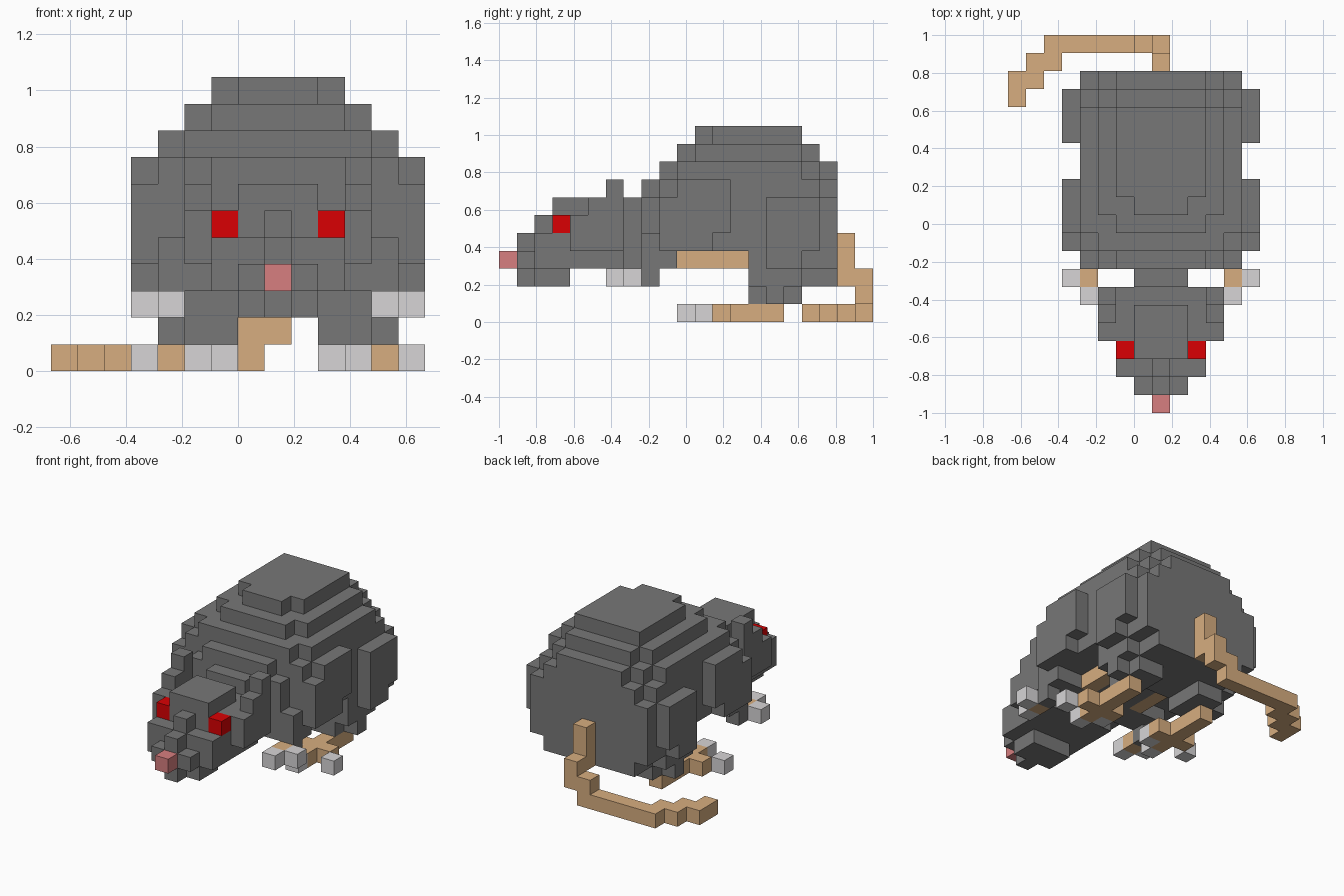
import bpy, bmesh, math

if "Cube" in bpy.data.objects:
    bpy.data.objects.remove(bpy.data.objects["Cube"])

U = 2 / 21          # edge of one cube
MID = 16            # mirror: column i <-> MID - i


def material(name, rgb):
    m = bpy.data.materials.new(name)
    m.diffuse_color = (*rgb, 1)
    m.use_nodes = True
    m.node_tree.nodes["Principled BSDF"].inputs["Base Color"].default_value = m.diffuse_color
    return m


GREY = material("grey fur", (0.185, 0.185, 0.185))
TAN = material("tan skin", (0.68, 0.42, 0.215))
CLAW = material("light claw", (0.68, 0.665, 0.675))
RED = material("red eye", (0.70, 0.0, 0.001))
PINK = material("pink nose", (0.68, 0.21, 0.215))

parts, filled = [], set()


def part(name, mat, *boxes, mirror=False):
    """Collect the cubes of boxes (x0, x1, y0, y1, z0, z1), ends exclusive."""
    cells = set()
    for x0, x1, y0, y1, z0, z1 in boxes:
        for i in range(x0, x1):
            for j in range(y0, y1):
                for k in range(z0, z1):
                    cells.add((i, j, k))
                    if mirror:
                        cells.add((MID - i, j, k))
    cells -= filled
    filled.update(cells)
    parts.append((name, mat, cells))


def build(name, mat, cells):
    """Mesh only the outward faces, then merge the flat ones."""
    bm = bmesh.new()
    verts = {}

    def vert(p):
        if p not in verts:
            verts[p] = bm.verts.new(((p[0] - 7) * U, (p[1] - 10.5) * U, p[2] * U))
        return verts[p]

    for c in sorted(cells):
        for a in range(3):
            for s in (0, 1):
                n = list(c)
                n[a] += 2 * s - 1
                if tuple(n) in filled:
                    continue
                b, d = (a + 1) % 3, (a + 2) % 3
                quad = []
                for u, v in ((0, 0), (1, 0), (1, 1), (0, 1)):
                    p = list(c)
                    p[a] += s
                    p[b] += u
                    p[d] += v
                    quad.append(vert(tuple(p)))
                bm.faces.new(quad if s else quad[::-1])
    bmesh.ops.dissolve_limit(bm, angle_limit=math.radians(1),
                             verts=bm.verts[:], edges=bm.edges[:])
    me = bpy.data.meshes.new(name)
    bm.to_mesh(me)
    bm.free()
    me.materials.append(mat)
    ob = bpy.data.objects.new(name, me)
    bpy.context.collection.objects.link(ob)


# face details and limbs that sit inside the fur come first
part("eyes", RED, (6, 7, 3, 4, 5, 6), mirror=True)
part("nose", PINK, (8, 9, 0, 1, 3, 4))
part("forearms", TAN, (6, 7, 10, 14, 3, 4), mirror=True)

# stepped hump of the back, falling away in steps at the rear
part("back", GREY,
     (6, 11, 12, 17, 10, 11), (7, 10, 11, 12, 10, 11),
     (5, 12, 11, 17, 9, 10), (6, 11, 10, 18, 9, 10),
     (4, 13, 10, 17, 8, 9), (5, 12, 9, 18, 8, 9), (6, 11, 18, 19, 8, 9))

# trunk, chest, belly and rump
part("body", GREY,
     (4, 13, 9, 18, 4, 8), (4, 13, 18, 19, 3, 7), (5, 12, 18, 19, 7, 8),
     (6, 11, 8, 9, 7, 8), (5, 12, 8, 9, 3, 7),
     (4, 13, 9, 10, 3, 4), (7, 10, 9, 14, 3, 4),
     (4, 13, 14, 18, 3, 4), (5, 12, 14, 19, 2, 3))

part("upper_arms", GREY, (4, 5, 8, 9, 2, 5), mirror=True)
part("shoulders", GREY, (3, 4, 10, 13, 5, 8), (3, 4, 9, 12, 4, 7), mirror=True)
part("haunches", GREY, (3, 4, 15, 18, 4, 7), (3, 4, 15, 17, 3, 4),
     (4, 5, 14, 17, 2, 3), mirror=True)
part("rear_legs", GREY, (5, 7, 14, 17, 1, 2), (4, 5, 15, 16, 1, 2), mirror=True)

# head: neck, skull, snout, jaw
part("neck", GREY, (7, 10, 7, 8, 3, 7))
part("head", GREY,
     (7, 10, 3, 6, 6, 7), (6, 11, 3, 7, 3, 6),
     (6, 11, 2, 3, 3, 5), (8, 9, 2, 3, 5, 6),
     (7, 10, 1, 2, 3, 4), (8, 9, 1, 2, 4, 5))
part("cheeks", GREY, (5, 6, 4, 7, 4, 6), mirror=True)
part("ears", GREY, (5, 6, 6, 7, 6, 8), (5, 6, 5, 6, 6, 7), mirror=True)
part("jaw", GREY, (8, 9, 1, 2, 2, 3), (7, 10, 2, 4, 2, 3))

# raised front paws
part("front_paws", TAN, (4, 5, 7, 8, 2, 3), mirror=True)
part("front_claws", CLAW, (3, 4, 7, 8, 2, 3), (4, 5, 6, 7, 2, 3), mirror=True)

# rear feet with three spread toes
part("rear_feet", TAN, (5, 6, 11, 16, 0, 1), (4, 7, 12, 13, 0, 1), mirror=True)
part("rear_claws", CLAW, (3, 4, 11, 12, 0, 1), (5, 6, 10, 11, 0, 1),
     (6, 7, 11, 12, 0, 1), mirror=True)

# tail: drops from the rump and curls along the ground
part("tail", TAN,
     (8, 9, 19, 20, 2, 5), (8, 9, 20, 21, 1, 3), (7, 8, 20, 21, 0, 2),
     (2, 7, 20, 21, 0, 1), (1, 3, 19, 20, 0, 1),
     (0, 2, 18, 19, 0, 1), (0, 1, 17, 18, 0, 1))

for p in parts:
    build(*p)
